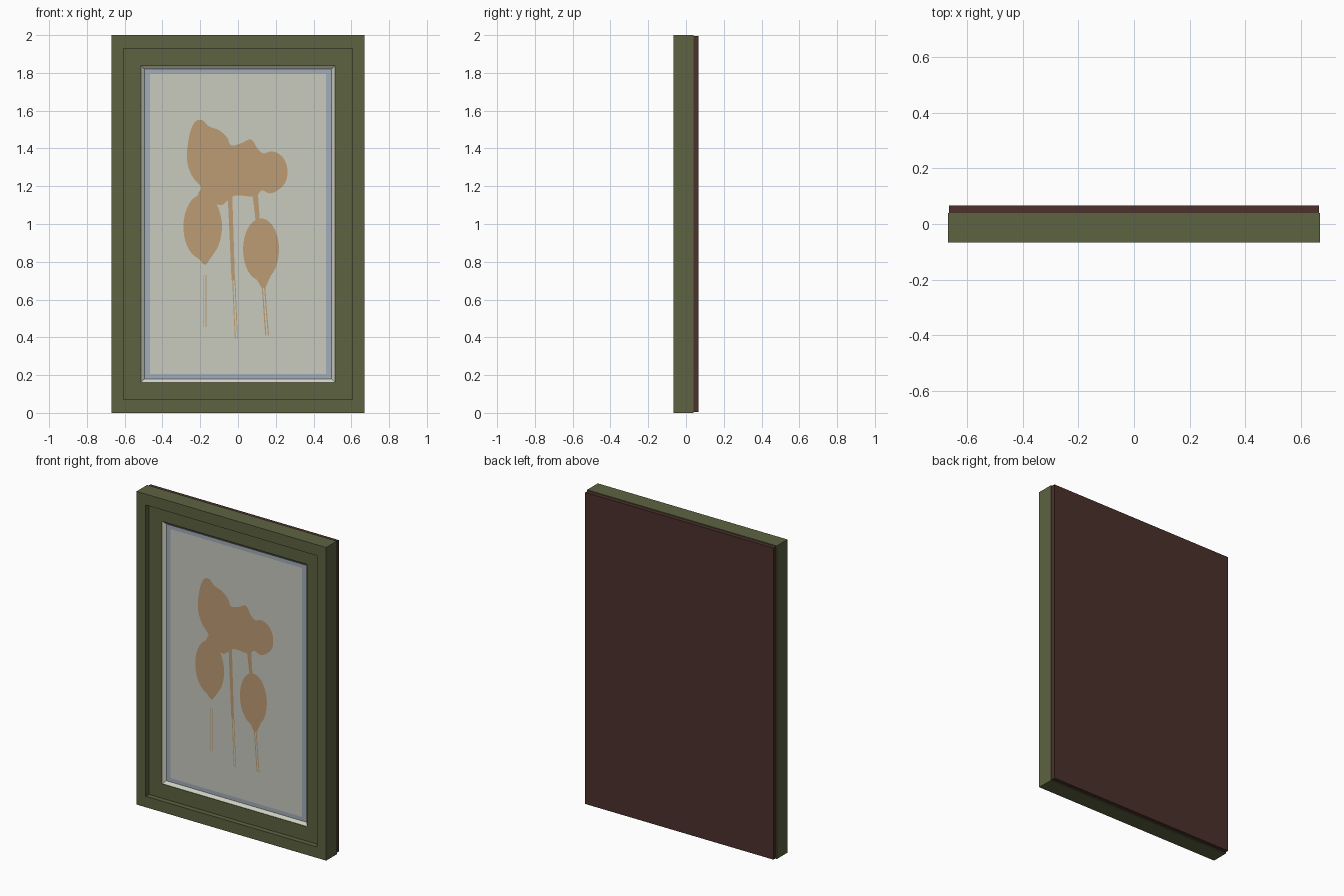
import bpy, bmesh, math
from mathutils import Vector

if "Cube" in bpy.data.objects:
    bpy.data.objects.remove(bpy.data.objects["Cube"])


def material(name, rgb):
    lin = [((c / 255 + 0.055) / 1.055) ** 2.4 for c in rgb]
    m = bpy.data.materials.new(name)
    m.diffuse_color = (*lin, 1)
    m.use_nodes = True
    m.node_tree.nodes["Principled BSDF"].inputs["Base Color"].default_value = m.diffuse_color
    return m


GREEN = material("olive green", (93, 99, 65))
BROWN = material("dark brown", (75, 49, 43))
CREAM = material("cream mat", (208, 210, 194))
PAPER = material("grey paper", (200, 202, 190))
BLUE = material("pale blue", (162, 174, 186))
TAN = material("tan flowers", (190, 156, 116))


def finish(name, bm, mats):
    me = bpy.data.meshes.new(name)
    bm.to_mesh(me)
    bm.free()
    for m in mats:
        me.materials.append(m)
    ob = bpy.data.objects.new(name, me)
    bpy.context.collection.objects.link(ob)
    return ob


def rect_loops(name, profile, mats, closed=False, fill=None):
    """Mitred rectangular rings through (half width, half height, y) steps, outside in."""
    bm = bmesh.new()
    loops = [[bm.verts.new((sx * hx, y, 1 + sz * hz))
              for sx, sz in ((-1, -1), (1, -1), (1, 1), (-1, 1))]
             for hx, hz, y in profile]
    pairs = list(zip(loops, loops[1:]))
    if closed:
        pairs.append((loops[-1], loops[0]))
    for a, b in pairs:
        for i in range(4):
            j = (i + 1) % 4
            bm.faces.new((a[i], a[j], b[j], b[i]))
    if fill is not None:
        bm.faces.new(loops[-1]).material_index = fill
    return finish(name, bm, mats)


# Stepped picture frame with mitred corners
rect_loops("frame", [(.67, 1, .04), (.67, 1, -.067), (.605, .93, -.067),
                     (.605, .93, -.035), (.513, .838, -.035), (.513, .838, .04)],
           [GREEN], closed=True)

# Bevelled mat inside the frame
rect_loops("mat_bevel", [(.513, .838, -.032), (.495, .82, -.017)], [CREAM])

# Picture sheet: blue border with a paper centre
rect_loops("picture_sheet", [(.495, .82, -.017), (.465, .795, -.017)],
           [BLUE, PAPER], fill=1)

# Backing board
bm = bmesh.new()
bmesh.ops.create_cube(bm, size=1)
for v in bm.verts:
    v.co = Vector((v.co.x * 1.33, .0535 + v.co.y * .027, 1 + v.co.z * 1.99))
finish("backing_board", bm, [BROWN])

# Flower print: flat shapes just above the paper
art = bmesh.new()


def shape(pts, y=-.0185):
    f = art.faces.new([art.verts.new((x, y, z)) for x, z in pts])
    f.normal_update()
    if f.normal.y > 0:
        f.normal_flip()


def smooth_outline(pts, n=4):
    """Closed Catmull-Rom curve through the points."""
    out, k = [], len(pts)
    for i in range(k):
        a, b, c, d = (Vector(pts[(i + o) % k]) for o in (-1, 0, 1, 2))
        for s in range(n):
            t = s / n
            out.append(.5 * (2 * b + (c - a) * t + (2 * a - 5 * b + 4 * c - d) * t * t
                             + (3 * b - a - 3 * c + d) * t ** 3))
    return out


def oval(cx, cz, rx, rz, y):
    shape([(cx + rx * math.cos(2 * math.pi * i / 40),
            cz + rz * math.sin(2 * math.pi * i / 40)) for i in range(40)], y)


def stem(x0, z0, w0, x1, z1, w1, y=-.0182):
    shape([(x0 - w0 / 2, z0), (x0 + w0 / 2, z0), (x1 + w1 / 2, z1), (x1 - w1 / 2, z1)], y)


# Upper bloom cluster
shape(smooth_outline([
    (-.27, 1.38), (-.255, 1.48), (-.228, 1.54), (-.19, 1.55), (-.154, 1.517),
    (-.10, 1.496), (-.058, 1.459), (-.037, 1.416), (.016, 1.427), (.069, 1.448),
    (.106, 1.395), (.138, 1.374), (.18, 1.385), (.233, 1.358), (.26, 1.30),
    (.255, 1.23), (.217, 1.183), (.17, 1.162), (.127, 1.178), (.10, 1.151),
    (.064, 1.146), (-.01, 1.151), (-.048, 1.13), (-.085, 1.10), (-.117, 1.10),
    (-.175, 1.05), (-.212, 1.15), (-.196, 1.194), (-.239, 1.247), (-.265, 1.31)]))

# Lower blooms with pointed tips
oval(-.187, .985, .102, .172, -.0188)
stem(-.18, .84, .10, -.175, .785, .012)
oval(.122, .865, .095, .165, -.0188)
stem(.13, .73, .09, .135, .66, .018)

# Solid stems, then pairs of fine lines
stem(.09, 1.17, .03, .105, 1.01, .022)
stem(-.042, 1.14, .024, -.025, .70, .018)
for s in (-1, 1):
    stem(-.175 + s * .006, .73, .004, -.175 + s * .006, .455, .004)
    stem(-.022 + s * .006, .70, .005, -.009 + s * .006, .395, .004)
    stem(.135 + s * .006, .665, .006, .154 + s * .007, .41, .006)

art_obj = finish("flower_print", art, [TAN])
